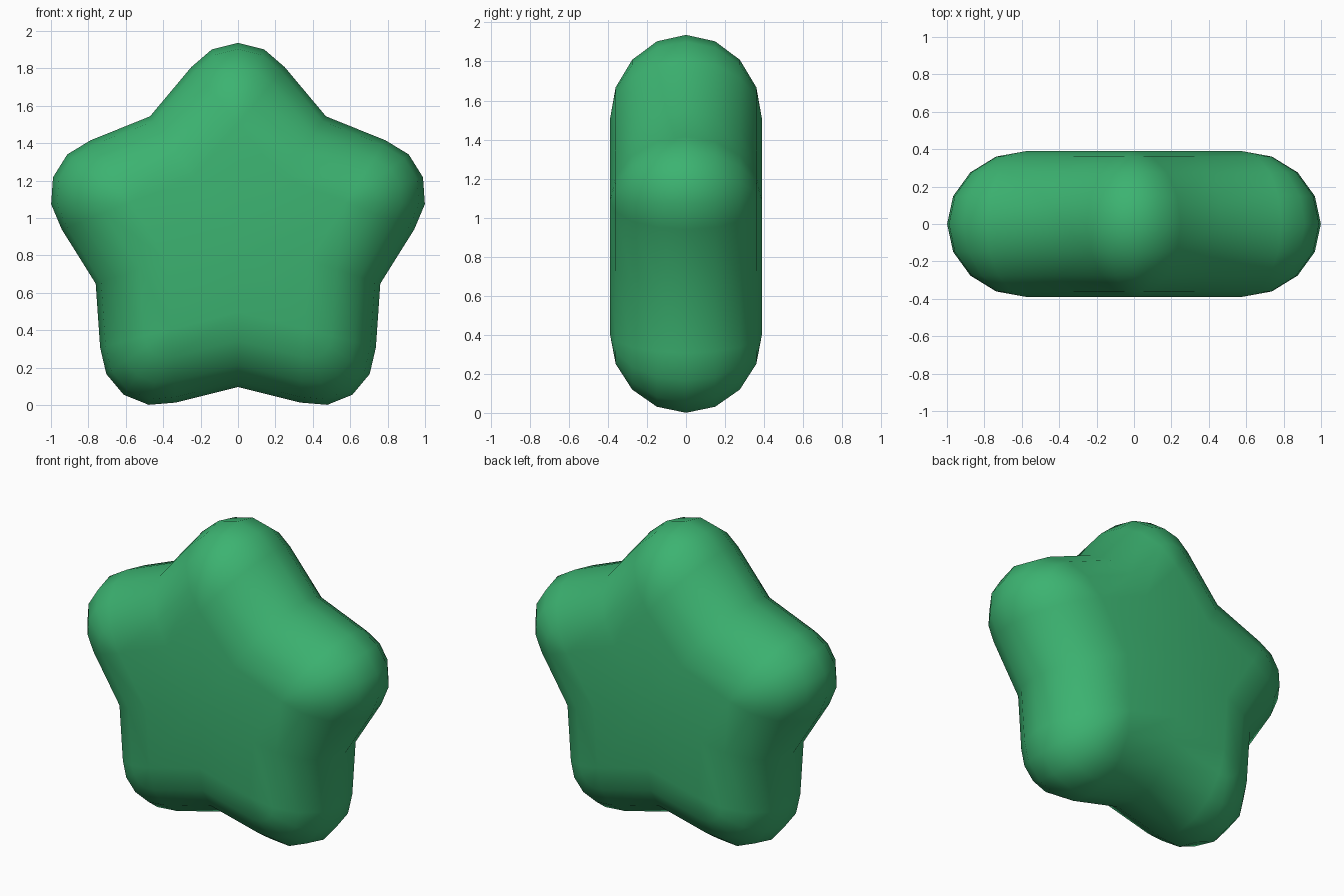
import bpy
import bmesh
from math import cos, sin, pi
from mathutils import Vector, Matrix

cube = bpy.data.objects.get("Cube")
if cube:
    bpy.data.objects.remove(cube, do_unlink=True)

ARMS, STEPS = 5, 8
HALF_DEPTH = 0.39
CENTRE_Z = 0.896

# One arm: rounded tip points and one valley, each as (core, outline)
core_tip = Vector((0, 0.605))
valley = Vector((sin(pi / ARMS), cos(pi / ARMS)))
arm = [(core_tip, Vector(p)) for p in
       ((-0.25, 0.91), (-0.14, 1.005), (0, 1.04), (0.14, 1.005), (0.25, 0.91))]
arm.append((valley * 0.40, valley * 0.80))

# Repeat the arm around the centre
outline = []
for i in range(ARMS):
    turn = Matrix.Rotation(-2 * pi * i / ARMS, 2)
    outline += [(turn @ core, turn @ edge) for core, edge in arm]

# Half-round rim swept from the front face to the back face
bm = bmesh.new()
rings = []
for s in range(STEPS + 1):
    a = -pi / 2 + pi * s / STEPS
    ring = []
    for core, edge in outline:
        p = core.lerp(edge, cos(a))
        ring.append(bm.verts.new((p.x, HALF_DEPTH * sin(a), p.y + CENTRE_Z)))
    rings.append(ring)

count = len(outline)
for lower, upper in zip(rings, rings[1:]):
    for i in range(count):
        j = (i + 1) % count
        bm.faces.new((lower[i], lower[j], upper[j], upper[i]))

# Flat front and back faces, fanned from the middle
for ring, y in ((rings[0], -HALF_DEPTH), (rings[-1], HALF_DEPTH)):
    hub = bm.verts.new((0, y, CENTRE_Z))
    for i in range(count):
        bm.faces.new((hub, ring[i], ring[(i + 1) % count]))

bmesh.ops.remove_doubles(bm, verts=bm.verts, dist=0.0005)
bmesh.ops.recalc_face_normals(bm, faces=bm.faces)
for face in bm.faces:
    face.smooth = True

mesh = bpy.data.meshes.new("puffy_star")
bm.to_mesh(mesh)
bm.free()
star = bpy.data.objects.new("puffy_star", mesh)
bpy.context.collection.objects.link(star)

# Green finish
green = bpy.data.materials.new("sea_green")
green.use_nodes = True
colour = (0.045, 0.451, 0.165, 1)
green.diffuse_color = colour
green.node_tree.nodes["Principled BSDF"].inputs["Base Color"].default_value = colour
mesh.materials.append(green)
